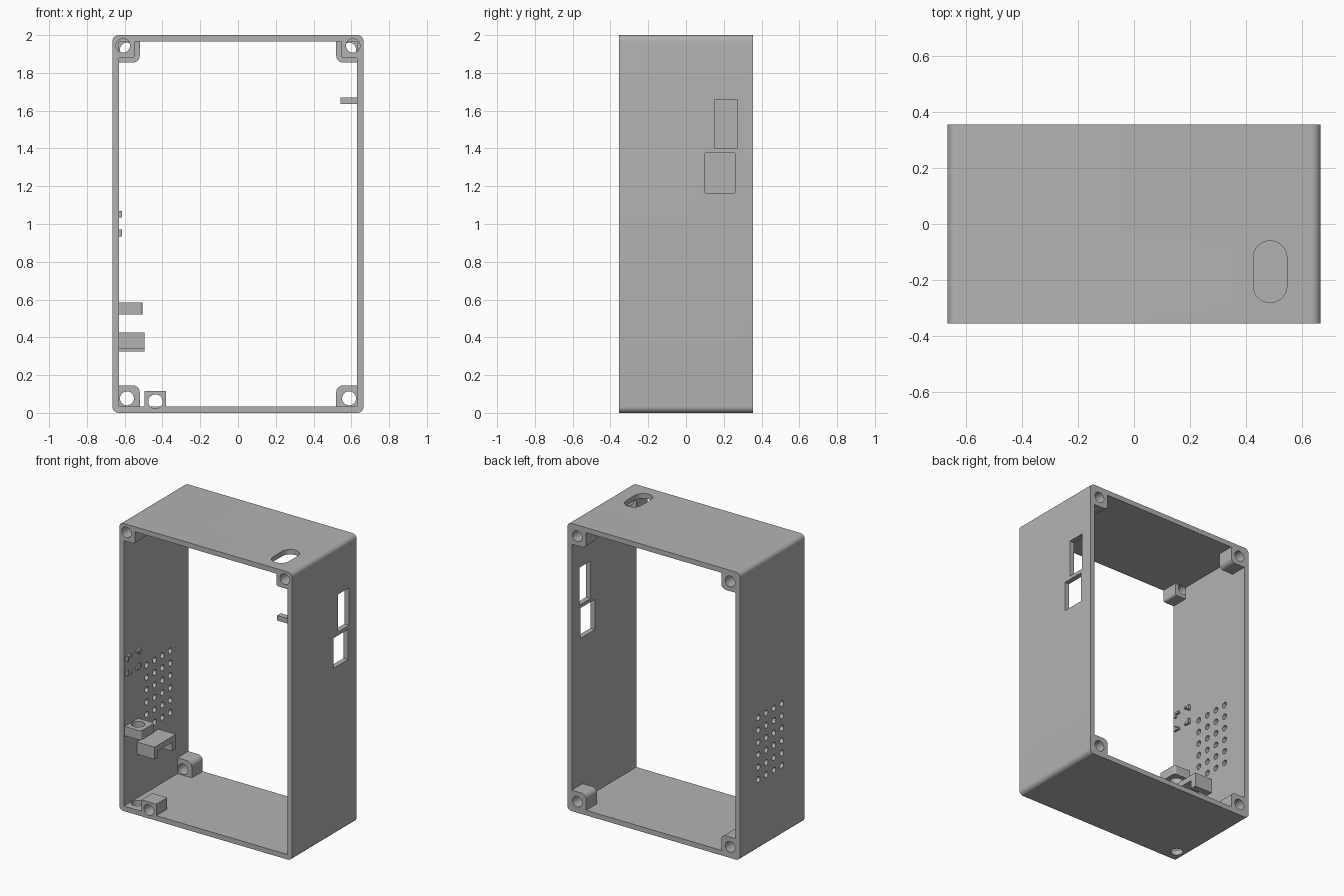
import bpy, bmesh
from math import pi
from mathutils import Vector, Matrix

if "Cube" in bpy.data.objects:
    bpy.data.objects.remove(bpy.data.objects["Cube"])

GREY = 0.45
mat = bpy.data.materials.new("plain grey plastic")
mat.use_nodes = True
mat.diffuse_color = (GREY, GREY, GREY, 1)
mat.node_tree.nodes["Principled BSDF"].inputs["Base Color"].default_value = (GREY, GREY, GREY, 1)

HX, HY, TOP, WALL = 0.665, 0.355, 2.0, 0.035
IX = HX - WALL
parts, cutters = [], []


def finish(name, bm, cutter=False):
    mesh = bpy.data.meshes.new(name)
    bm.to_mesh(mesh)
    bm.free()
    mesh.materials.append(mat)
    obj = bpy.data.objects.new(name, mesh)
    bpy.context.collection.objects.link(obj)
    obj.hide_render = cutter
    (cutters if cutter else parts).append(obj)
    return obj


def box(name, lo, hi, axis=None, radius=0.0, pick=None, cutter=False):
    """Box between two corners; edges along axis that pass pick are rounded."""
    lo, hi = Vector(lo), Vector(hi)
    bm = bmesh.new()
    bmesh.ops.create_cube(bm, size=1)
    for v in bm.verts:
        v.co = (lo + hi) / 2 + v.co * (hi - lo)
    if radius:
        edges = []
        for e in bm.edges:
            d = e.verts[0].co - e.verts[1].co
            mid = (e.verts[0].co + e.verts[1].co) / 2
            if abs(d[axis]) > 0.9 * d.length and (pick is None or pick(mid)):
                edges.append(e)
        bmesh.ops.bevel(bm, geom=edges, offset=radius, segments=8,
                        profile=0.5, affect='EDGES')
    return finish(name, bm, cutter)


def rod(name, center, radius, length, axis, segments=32):
    """Round cutter along the given axis."""
    bm = bmesh.new()
    bmesh.ops.create_cone(bm, cap_ends=True, segments=segments, radius1=radius,
                          radius2=radius, depth=length)
    turn = {0: Matrix.Rotation(pi / 2, 4, 'Y'), 1: Matrix.Rotation(pi / 2, 4, 'X'),
            2: Matrix.Identity(4)}[axis]
    bmesh.ops.transform(bm, matrix=Matrix.Translation(center) @ turn, verts=bm.verts)
    return finish(name, bm, True)


def cut(obj, tools):
    for tool in tools:
        mod = obj.modifiers.new("cut", 'BOOLEAN')
        mod.operation, mod.solver, mod.object = 'DIFFERENCE', 'EXACT', tool
        bpy.context.view_layer.objects.active = obj
        bpy.ops.object.modifier_apply(modifier=mod.name)


# Open frame with rounded outer corners
shell = box("case_frame", (-HX, -HY, 0), (HX, HY, TOP), 1, 0.033)
cut(shell, [box("inside_cutter", (-IX, -1, WALL), (IX, 1, TOP - WALL), cutter=True)])

# Side ports, top slot and cable hole in the floor
openings = [
    box("upper_port", (0.6, 0.15, 1.4), (0.7, 0.27, 1.66), cutter=True),
    box("lower_port", (0.6, 0.10, 1.165), (0.7, 0.26, 1.375), cutter=True),
    box("top_slot", (0.425, -0.28, 1.9), (0.545, -0.06, 2.1), 2, 0.0598, cutter=True),
    rod("floor_hole", (-0.585, -0.27, 0), 0.04, 0.2, 2),
]

# Speaker grille
for col in range(4):
    for row in range(6):
        openings.append(rod("grille_hole", (-HX, -0.103 + col * 0.086, 0.49 + row * 0.086),
                            0.02, 0.2, 0, 16))

# Screw bosses in the corners: deep ones at the back, small ones at the top front
DEPTH = 0.12


def corner_boss(name, sx, top, size, radius, y0, inset, bore):
    x0, x1 = sorted((sx * IX, sx * (IX - size)))
    z0, z1 = (TOP - WALL - size, TOP - WALL) if top else (WALL, WALL + size)
    inner_x, inner_z = sx * (IX - size), z0 if top else z1
    boss = box(name, (x0, y0, z0), (x1, y0 + DEPTH, z1), 1, radius,
               lambda m: abs(m.x - inner_x) < 1e-4 and abs(m.z - inner_z) < 1e-4)
    hole = rod("screw_hole", (sx * (HX - inset), y0 + DEPTH / 2, TOP - inset if top else inset),
               bore, DEPTH + 0.002, 1)
    cut(boss, [hole])
    openings.append(hole)


for sx, side in ((-1, "right"), (1, "left")):
    for top in (False, True):
        level = "top" if top else "bottom"
        corner_boss(f"back_{level}_{side}_boss", sx, top, 0.11, 0.035, HY - DEPTH, 0.077, 0.037)
    corner_boss(f"front_top_{side}_boss", sx, True, 0.085, 0.015, -HY, 0.056, 0.037)

# Offset boss on the floor at the front
floor_boss = box("front_floor_boss", (-0.495, -HY, WALL), (-0.38, -HY + DEPTH, 0.115))
hole = rod("floor_screw_hole", (-0.437, -HY + DEPTH / 2, 0.06), 0.038, DEPTH + 0.002, 1)
cut(floor_boss, [hole])
openings.append(hole)
cut(shell, openings)

# Bored shelf on the inner wall
shelf = box("cable_shelf", (-IX, -0.345, 0.52), (-0.505, -0.195, 0.585), 2, 0.015,
            lambda m: m.x > -0.55)
cut(shelf, [rod("shelf_hole", (-0.58, -0.27, 0.55), 0.043, 0.2, 2)])

# Downturned clip on the inner wall
clip = box("wall_clip", (-IX, -0.21, 0.325), (-0.495, 0.025, 0.425))
cut(clip, [box("clip_gap", (-0.7, -0.17, 0.2), (-0.4, -0.02, 0.385), cutter=True),
           box("clip_trim", (-0.7, -0.3, 0.2), (-0.4, -0.1, 0.34), cutter=True)])

# Four small corner locators for a switch
for y, sy in ((-0.335, 1), (-0.185, -1)):
    for z, sz in ((0.935, 1), (1.07, -1)):
        for dy, dz in ((0.045, 0.015), (0.015, 0.035)):
            ys, zs = sorted((y, y + sy * dy)), sorted((z, z + sz * dz))
            box("switch_locator", (-IX, ys[0], zs[0]), (-0.613, ys[1], zs[1]))

# Tab on the opposite wall
box("board_tab", (0.543, -0.345, 1.635), (IX, -0.305, 1.67))

# Drop the cutters and shade the round surfaces
for obj in cutters:
    bpy.data.objects.remove(obj)
bpy.ops.object.select_all(action='DESELECT')
for obj in parts:
    obj.select_set(True)
bpy.context.view_layer.objects.active = shell
bpy.ops.object.shade_smooth_by_angle(angle=0.6)
